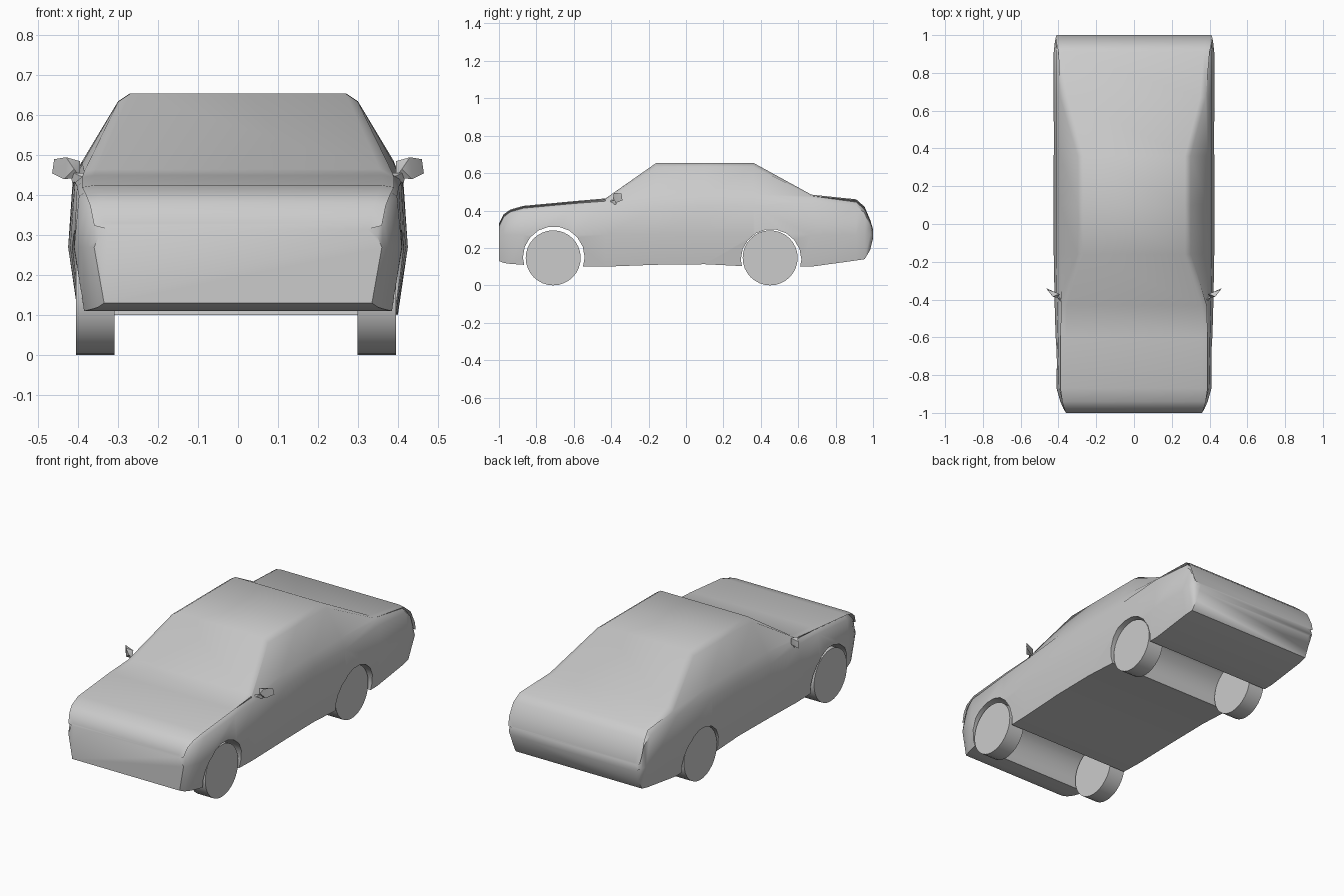
import bpy, bmesh, math
from mathutils import Vector

cube = bpy.data.objects.get("Cube")
if cube:
    bpy.data.objects.remove(cube, do_unlink=True)

grey = bpy.data.materials.new("plain_grey")
grey.use_nodes = True
colour = (0.6, 0.6, 0.6, 1)
grey.diffuse_color = colour
grey.node_tree.nodes["Principled BSDF"].inputs["Base Color"].default_value = colour


def make_object(name, bm):
    bmesh.ops.recalc_face_normals(bm, faces=bm.faces)
    mesh = bpy.data.meshes.new(name)
    bm.to_mesh(mesh)
    bm.free()
    mesh.materials.append(grey)
    obj = bpy.data.objects.new(name, mesh)
    bpy.context.collection.objects.link(obj)
    return obj


def smooth(obj, degrees):
    bpy.ops.object.select_all(action="DESELECT")
    obj.select_set(True)
    bpy.context.view_layer.objects.active = obj
    bpy.ops.object.shade_smooth_by_angle(angle=math.radians(degrees))


def cylinder(name, x, y, z, radius, width, sides):
    bm = bmesh.new()
    bmesh.ops.create_cone(bm, cap_ends=True, segments=sides, radius1=radius,
                          radius2=radius, depth=width)
    obj = make_object(name, bm)
    obj.rotation_euler.y = math.pi / 2
    obj.location = (x, y, z)
    return obj


# Body cross-sections, front to back: y, floor z, belt z, top z, side half-width, top half-width
stations = [
    (-1.0, .13, .30, .33, .36, .33),
    (-.975, .12, .35, .38, .375, .34),
    (-.94, .115, .38, .405, .39, .35),
    (-.87, .11, .40, .425, .41, .36),
    (-.6, .10, .425, .45, .415, .36),
    (-.43, .10, .435, .465, .42, .355),
    (-.16, .11, .45, .654, .425, .27),
    (.1, .113, .455, .655, .425, .27),
    (.36, .10, .455, .655, .425, .27),
    (.67, .10, .45, .485, .425, .35),
    (.91, .133, .43, .46, .425, .37),
    (.955, .14, .39, .42, .42, .38),
    (.985, .19, .32, .35, .415, .385),
    (1.0, .25, .28, .30, .405, .38),
]


def section(y, floor, belt, top, side, roof):
    middle = min(max(.27, floor + .01), belt - .015)
    rise = top - belt
    half = [
        (side - .025, floor),
        (side, middle),
        (side - .012, belt - rise * .1 if rise < .1 else belt - .03),
        (side - .035, belt + min(rise * .5, .03)),
        (roof + .03, top - min(rise * .2, .02)),
        (roof, top),
    ]
    return [(x, y, z) for x, z in half] + [(-x, y, z) for x, z in reversed(half)]


bm = bmesh.new()
rings = [[bm.verts.new(p) for p in section(*s)] for s in stations]
for a, b in zip(rings, rings[1:]):
    for i in range(len(a)):
        j = (i + 1) % len(a)
        bm.faces.new((a[i], a[j], b[j], b[i]))
bm.faces.new(rings[0])
bm.faces.new(rings[-1])
body = make_object("car_body", bm)

# Wheel wells cut across the full width
for name, y, z, radius in (("front", -.707, .15, .165), ("rear", .455, .138, .162)):
    cutter = cylinder(name + "_well_cutter", 0, y, z, radius, 2, 18)
    cutter.hide_render = True
    cutter.hide_viewport = False
    cut = body.modifiers.new(name + "_wheel_well", "BOOLEAN")
    cut.object = cutter
    cut.operation = "DIFFERENCE"
    cut.solver = "EXACT"
    bpy.context.view_layer.objects.active = body
    bpy.ops.object.modifier_apply(modifier=cut.name)
    bpy.data.objects.remove(cutter, do_unlink=True)
smooth(body, 50)

# Wheels
for axle, y in (("front", -.71), ("rear", .45)):
    for side, x in (("left", .347), ("right", -.357)):
        wheel = cylinder(f"{axle}_{side}_wheel", x, y, .147, .147, .097, 32)
        smooth(wheel, 40)


def hull(name, points, sign):
    bm = bmesh.new()
    for x, y, z in points:
        bm.verts.new(Vector((x * sign, y, z)))
    bmesh.ops.convex_hull(bm, input=bm.verts)
    return make_object(name, bm)


# Door mirrors: a wedge housing on a slim arm
housing = [(.395, -.375, .445), (.395, -.37, .485), (.41, -.39, .465), (.43, -.385, .495),
           (.46, -.345, .49), (.465, -.34, .455), (.435, -.375, .44)]
arm = [(.37, -.43, .437), (.37, -.41, .455), (.38, -.40, .432),
       (.415, -.375, .432), (.42, -.365, .455), (.41, -.385, .455)]
for side, sign in (("left", 1), ("right", -1)):
    smooth(hull(side + "_mirror_housing", housing, sign), 30)
    smooth(hull(side + "_mirror_arm", arm, sign), 30)
